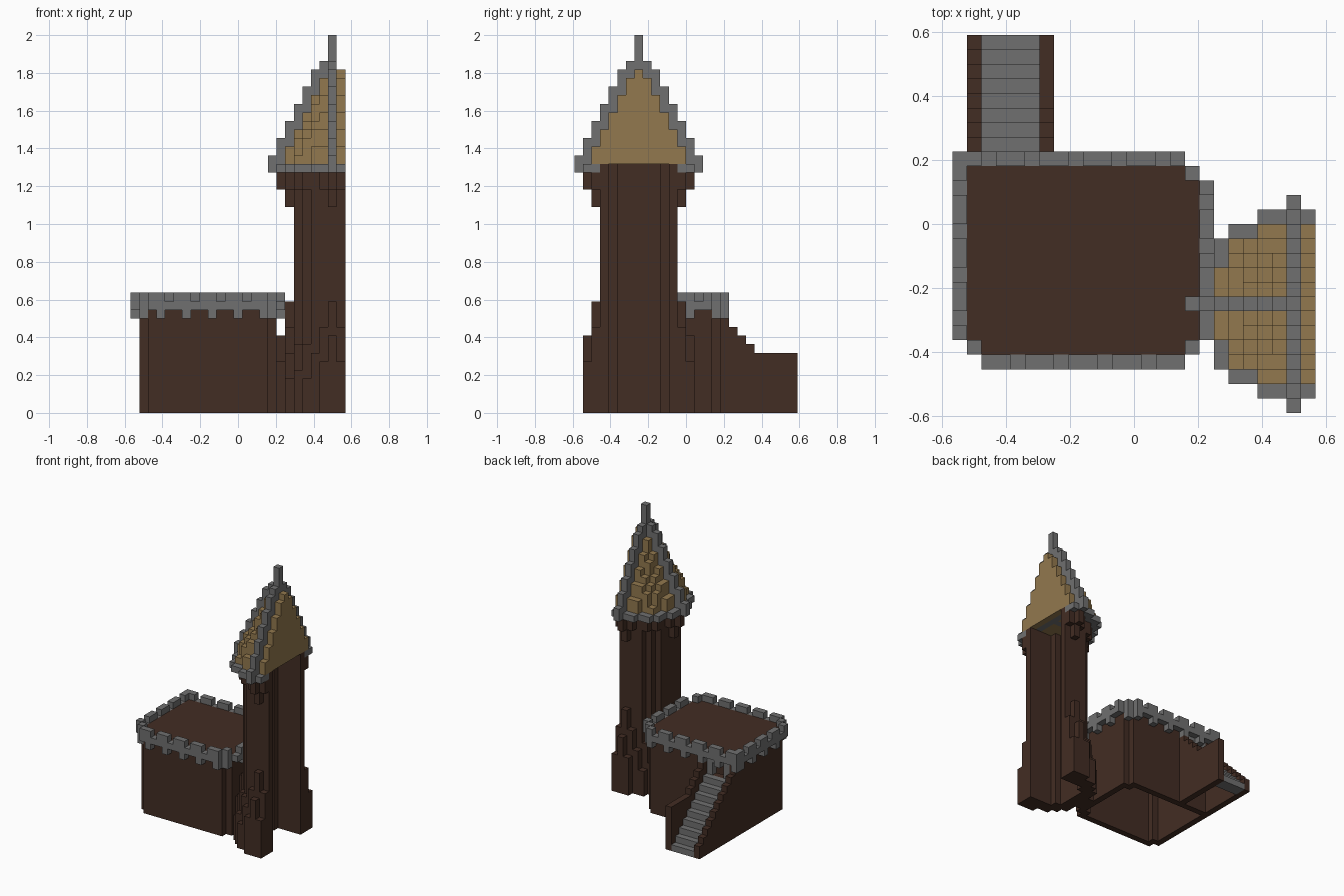
import bpy, bmesh
from math import hypot
from itertools import product

if "Cube" in bpy.data.objects:
    bpy.data.objects.remove(bpy.data.objects["Cube"], do_unlink=True)

UNIT = 1 / 22                    # edge of one block
ORIGIN = (-12.5, -13.0, 0.0)     # grid corner, in blocks
CX, CY = 23, 7                   # tower axis, in blocks
LAST = 24                        # last column before the tower's open side


def material(name, rgb):
    m = bpy.data.materials.new(name)
    m.use_nodes = True
    m.diffuse_color = (*rgb, 1)
    bsdf = next(n for n in m.node_tree.nodes if n.type == 'BSDF_PRINCIPLED')
    bsdf.inputs["Base Color"].default_value = (*rgb, 1)
    bsdf.inputs["Roughness"].default_value = 0.9
    return m


BROWN = material("dark brown wall", (0.055, 0.026, 0.017))
GREY = material("grey stone", (0.16, 0.16, 0.16))
TAN = material("tan roof", (0.29, 0.19, 0.077))


def box(xs, ys, zs):
    """Block cells in half-open ranges."""
    return set(product(range(*xs), range(*ys), range(*zs)))


def raise_cells(plan, low, high):
    return {(x, y, z) for x, y in plan for z in range(low, high)}


def build(name, cells, mat):
    """Turn block cells into a mesh of their outer faces only."""
    bm = bmesh.new()
    corners = {}

    def vert(p):
        if p not in corners:
            corners[p] = bm.verts.new([(a + o) * UNIT for a, o in zip(p, ORIGIN)])
        return corners[p]

    for cell in sorted(cells):
        for axis, side in product(range(3), (0, 1)):
            near = list(cell)
            near[axis] += 2 * side - 1
            if tuple(near) in cells:
                continue
            u, v = (axis + 1) % 3, (axis + 2) % 3
            loop = []
            for a, b in ((0, 0), (1, 0), (1, 1), (0, 1)):
                p = list(cell)
                p[axis] += side
                p[u] += a
                p[v] += b
                loop.append(vert(tuple(p)))
            bm.faces.new(loop if side else loop[::-1])
    mesh = bpy.data.meshes.new(name)
    bm.to_mesh(mesh)
    bm.free()
    mesh.materials.append(mat)
    obj = bpy.data.objects.new(name, mesh)
    bpy.context.collection.objects.link(obj)
    return obj


# House: hollow walls with clipped corners under a flat roof
CLIPPED = {(1, 4), (16, 4), (16, 16)}
plan = set(product(range(1, 17), range(4, 17))) - CLIPPED
rim = {(x, y) for x, y in plan
       if any((x + a, y + b) not in plan for a, b in product((-1, 0, 1), repeat=2))}
door = box((3, 5), (16, 17), (9, 11))
frame = box((2, 6), (16, 17), (9, 12)) - door
build("house_walls", raise_cells(rim, 0, 12) - door - frame, BROWN)
build("house_roof", raise_cells(plan, 12, 13), BROWN)
build("door_frame", frame, GREY)

# Battlement: ring with corbels below and merlons above
sides = [  # cells, running axis, corbel phase, gap phase
    ([(x, 3) for x in range(2, 16)], 0, 0, 1),
    ([(x, 17) for x in range(0, 16)], 0, 0, 2),
    ([(0, y) for y in range(5, 17)], 1, 1, 0),
    ([(17, y) for y in range(5, 16)], 1, 1, 2),
]
ring = raise_cells(CLIPPED, 11, 14)
for cells, axis, corbel, gap in sides:
    for c in cells:
        low = 11 if c[axis] % 3 == corbel else 12
        high = 13 if c[axis] % 3 == gap else 14
        ring |= raise_cells([c], low, high)
build("battlement", ring, GREY)

# Stairs: hollow flight between two side walls
treads, banks = set(), set()
for y in range(17, 26):
    step = 26 - y
    treads |= box((2, 6), (y, y + 1), (max(0, step - 2), step))
    banks |= box((1, 2), (y, y + 1), (0, step + 1))
    banks |= box((6, 7), (y, y + 1), (0, max(7, step + 2)))
build("stair_treads", treads, GREY)
build("stair_side_walls", banks, BROWN)

# Tower: thin round shell, open on the cut side
disc = [(x, y, (x - CX) ** 2 + (y - CY) ** 2)
        for x in range(CX - 7, LAST + 1) for y in range(CY - 7, CY + 8)]


def band(inner, outer):
    return {(x, y) for x, y, d in disc if inner < d <= outer}


build("tower_wall", raise_cells(band(13, 20), 0, 29), BROWN)

# Tower foot: stepped buttresses, highest on the axes
foot = set()
for x, y in band(20, 37):
    a, b = abs(x - CX), abs(y - CY)
    foot |= raise_cells([(x, y)], 0, 33 - 4 * max(a, b) - 3 * min(a, b))
build("tower_foot", foot, BROWN)

# Corbels carrying the eaves
arms = ((-1, 0), (0, -1), (0, 1))
corbels = raise_cells(band(20, 26), 26, 28)
for ax, ay in arms:
    corbels |= raise_cells([(CX + 5 * ax, CY + 5 * ay)], 24, 28)
    corbels |= raise_cells([(CX + 6 * ax, CY + 6 * ay)], 26, 28)
build("tower_corbels", corbels, BROWN)

# Roof ribs and finial
rib_tops = (44, 41, 40, 38, 36, 34, 32, 30)
ribs = set()
for ax, ay in arms:
    for d, top in enumerate(rib_tops):
        low = 28 if d > 4 else 29
        ribs |= raise_cells([(CX + d * ax, CY + d * ay)], low, top)
build("roof_ribs", ribs, GREY)

# Eaves ring and stepped cone
build("roof_eaves", raise_cells(band(20, 41), 28, 29) - ribs, GREY)
cone = set()
for x, y in band(-1, 32):
    cone |= raise_cells([(x, y)], 29, int(42 - 2 * hypot(x - CX, y - CY)))
build("roof_cone", cone - ribs, TAN)
